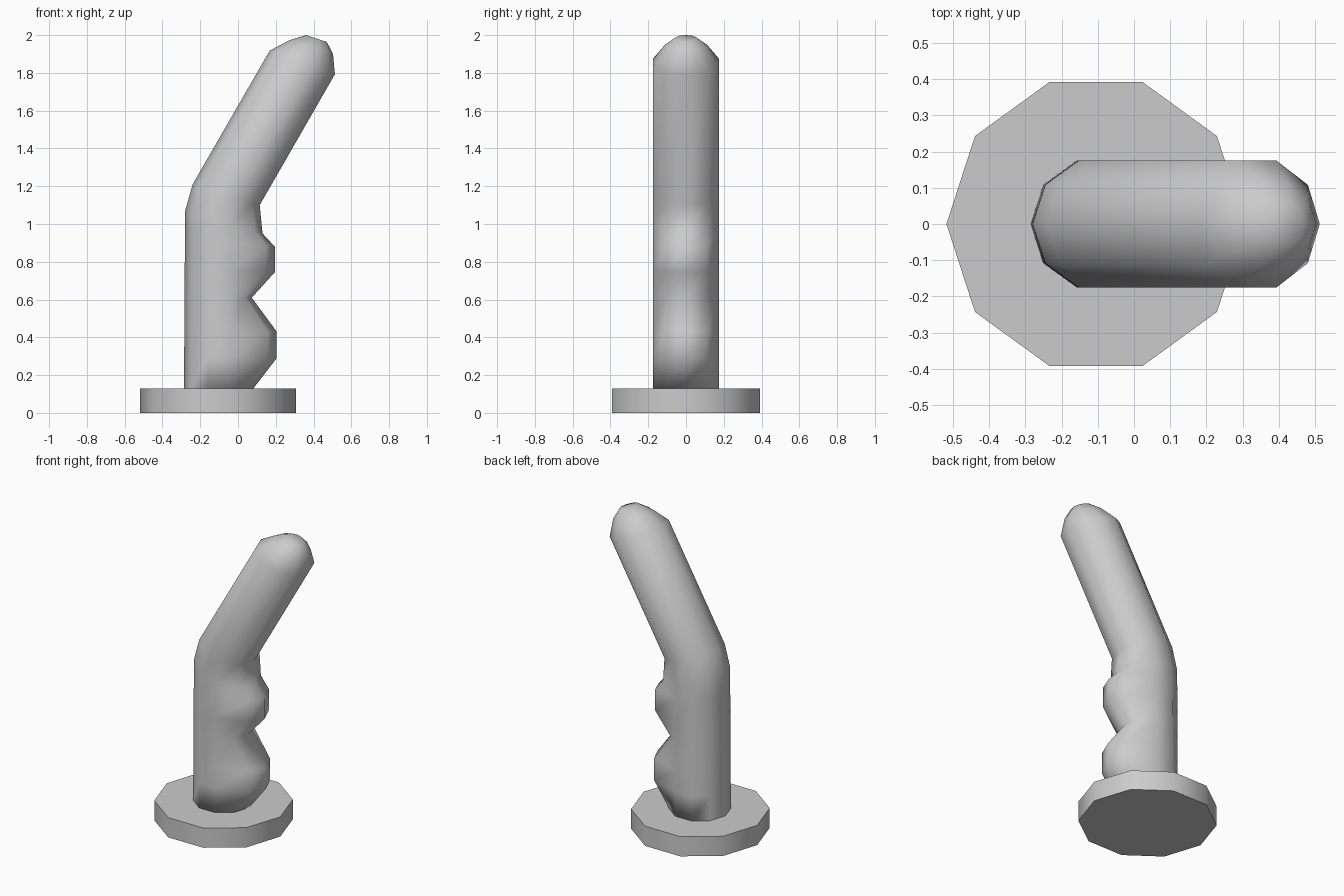
import bpy, bmesh
from math import cos, sin, pi

if "Cube" in bpy.data.objects:
    bpy.data.objects.remove(bpy.data.objects["Cube"])

SIDES = 10


def finish(name, bm, angle):
    bmesh.ops.recalc_face_normals(bm, faces=bm.faces)
    mesh = bpy.data.meshes.new(name)
    bm.to_mesh(mesh)
    bm.free()
    ob = bpy.data.objects.new(name, mesh)
    bpy.context.collection.objects.link(ob)
    bpy.ops.object.select_all(action='DESELECT')
    ob.select_set(True)
    bpy.context.view_layer.objects.active = ob
    bpy.ops.object.shade_smooth_by_angle(angle=angle)
    return ob


def loft(name, rings, angle):
    """Each ring: left (x, z), right (x, z), half depth, extra front bulge."""
    bm = bmesh.new()
    loops = []
    for (lx, lz), (rx, rz), r, bulge in rings:
        loop = []
        for i in range(SIDES):
            a = 2 * pi * i / SIDES
            t = (1 + cos(a)) / 2
            push = bulge if i in (0, 1, SIDES - 1) else 0
            if i in (1, SIDES - 1):
                push *= 0.9
            loop.append(bm.verts.new((lx + (rx - lx) * t + push,
                                      r * sin(a), lz + (rz - lz) * t)))
        loops.append(loop)
    for a, b in zip(loops, loops[1:]):
        for i in range(SIDES):
            j = (i + 1) % SIDES
            bm.faces.new((a[i], a[j], b[j], b[i]))
    bm.faces.new(loops[0][::-1])
    bm.faces.new(loops[-1])
    return finish(name, bm, angle)


# Ten-sided base plate
loft("base_plate", [((-0.518, z), (0.308, z), 0.413, 0) for z in (0, 0.13)], pi / 3)

# Grip with two finger ridges, bent shaft and rounded tip
R = 0.184
loft("grip", [
    ((-0.286, 0.13), (0.082, 0.13), R, 0),
    ((-0.285, 0.29), (0.083, 0.29), R, 0.122),
    ((-0.284, 0.43), (0.084, 0.43), R, 0.121),
    ((-0.283, 0.62), (0.085, 0.61), R, -0.012),
    ((-0.282, 0.78), (0.086, 0.745), R, 0.109),
    ((-0.281, 0.95), (0.087, 0.88), R, 0.108),
    ((-0.280, 1.07), (0.088, 0.95), R, 0.042),
    ((-0.240, 1.21), (0.115, 1.10), R, 0),
    ((0.168, 1.918), (0.513, 1.793), R, 0),
    ((0.275, 1.974), (0.503, 1.900), 0.118, 0),
    ((0.360, 2.000), (0.470, 1.964), 0.058, 0),
], pi / 2)
